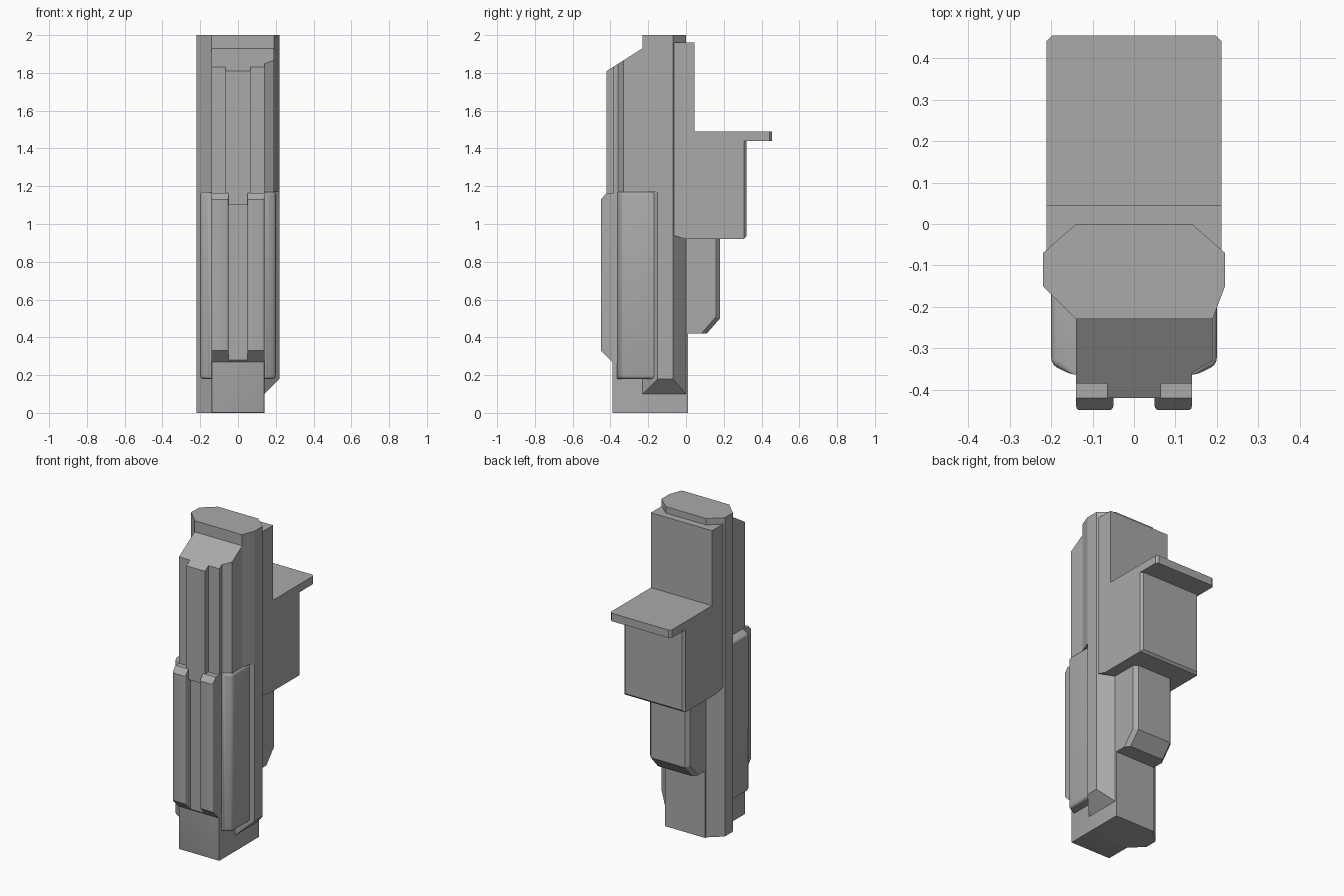
import bpy
import bmesh
from mathutils import Vector

cube = bpy.data.objects.get("Cube")
if cube:
    bpy.data.objects.remove(cube, do_unlink=True)

grey = bpy.data.materials.new("neutral grey")
grey.use_nodes = True
COLOUR = (0.4, 0.4, 0.4, 1)
grey.diffuse_color = COLOUR
grey.node_tree.nodes["Principled BSDF"].inputs["Base Color"].default_value = COLOUR


def prism(name, points, low, high, axis="z", bevel=0, segments=1, pick=None, cut=None):
    """Extrude an outline along z (x, y points) or x (y, z points)."""
    def place(p, h):
        return (p[0], p[1], h) if axis == "z" else (h, p[0], p[1])

    bm = bmesh.new()
    face = bm.faces.new([bm.verts.new(place(p, low)) for p in points])
    extruded = bmesh.ops.extrude_face_region(bm, geom=[face])["geom"]
    shift = Vector((0, 0, high - low) if axis == "z" else (high - low, 0, 0))
    bmesh.ops.translate(bm, vec=shift,
                        verts=[g for g in extruded if isinstance(g, bmesh.types.BMVert)])
    if cut:
        bmesh.ops.bisect_plane(bm, geom=bm.verts[:] + bm.edges[:] + bm.faces[:],
                               plane_co=cut[0], plane_no=cut[1], clear_outer=True)
        bmesh.ops.holes_fill(bm, edges=[e for e in bm.edges if e.is_boundary], sides=0)
    bmesh.ops.recalc_face_normals(bm, faces=bm.faces)
    if bevel:
        edges = [e for e in bm.edges if pick is None or pick(e.verts[0].co, e.verts[1].co)]
        bmesh.ops.bevel(bm, geom=edges, offset=bevel, segments=segments, profile=0.5,
                        affect="EDGES", clamp_overlap=True)
    mesh = bpy.data.meshes.new(name)
    bm.to_mesh(mesh)
    bm.free()
    mesh.materials.append(grey)
    obj = bpy.data.objects.new(name, mesh)
    bpy.context.collection.objects.link(obj)
    if segments > 1:
        bpy.ops.object.select_all(action="DESELECT")
        obj.select_set(True)
        bpy.context.view_layer.objects.active = obj
        bpy.ops.object.shade_smooth_by_angle(angle=0.6)
    return obj


def box(name, x, y, z, **options):
    outline = [(x[0], y[0]), (x[1], y[0]), (x[1], y[1]), (x[0], y[1])]
    return prism(name, outline, z[0], z[1], **options)


# Eight-sided column, with one lower corner sliced away
back = [(0.22, -0.15), (0.22, -0.07), (0.14, 0), (-0.14, 0),
        (-0.22, -0.07), (-0.22, -0.15), (-0.14, -0.23)]
prism("lower_column", back + [(0.14, -0.23)], 0, 1.17,
      cut=((0.14, 0, 0.1), (1, 0, -1)))
prism("upper_column", back + [(0.19, -0.23)], 1.17, 2)

# Central core running down to the foot
box("core", (-0.14, 0.14), (-0.39, 0.01), (0, 1.15), bevel=0.006, segments=2,
    pick=lambda a, b: a.y < -0.3 and b.y < -0.3)

# Upper front housing with a raised middle rib and a sloping top
housing = [(-0.14, -0.1), (-0.14, -0.385), (-0.065, -0.385), (-0.065, -0.42),
           (0.065, -0.42), (0.065, -0.385), (0.14, -0.385), (0.14, -0.36),
           (0.19, -0.33), (0.19, -0.1)]
prism("upper_front_housing", housing, 1.1, 2,
      cut=((0, -0.23, 1.93), (0, -0.12, 0.19)))

# Lower front rails and the recessed strip between them
rail = [(-0.3, 0.27), (-0.39, 0.27), (-0.45, 0.33), (-0.45, 1.13),
        (-0.42, 1.165), (-0.3, 1.165)]
for side, x in (("right", -0.14), ("left", 0.05)):
    prism(side + "_front_rail", rail, x, x + 0.09, axis="x", bevel=0.01, segments=3,
          pick=lambda a, b: a.y < -0.4 and b.y < -0.4 and abs(a.z - b.z) > 0.1)
strip = [(-0.3, 0.27), (-0.39, 0.27), (-0.4, 0.28), (-0.4, 1.155), (-0.3, 1.155)]
prism("front_strip", strip, -0.06, 0.06, axis="x")

# Rounded side pads
for side, s in (("right", -1), ("left", 1)):
    pad = [(0.1 * s, -0.16), (0.1 * s, -0.365), (0.15 * s, -0.365),
           (0.2 * s, -0.34), (0.2 * s, -0.16)]
    prism(side + "_side_pad", pad, 0.18, 1.17, bevel=0.016, segments=3,
          pick=lambda a, b: min(abs(a.x), abs(b.x)) > 0.12 and min(a.y, b.y) < -0.2)


# Rear block, its tall upper part and the overhanging ledge
def rear_edge(a, b):
    return a.y > 0.3 and b.y > 0.3 and (abs(a.z - b.z) > 0.01 or a.z < 1)


W = 0.212
box("rear_upper_block", (-W, W), (-0.07, 0.045), (1.2, 1.96))
lower = [(-0.07, 0.94), (0, 0.92), (0.32, 0.92), (0.32, 1.46), (-0.07, 1.46)]
prism("rear_block", lower, -W, W, axis="x", bevel=0.014, pick=rear_edge)
box("rear_ledge", (-W, W), (0, 0.455), (1.44, 1.49), bevel=0.014, pick=rear_edge)

# Small stepped block below the rear block
step = [(-0.05, 0.42), (0.11, 0.42), (0.18, 0.5), (0.18, 0.93), (-0.05, 0.93)]
prism("rear_lower_step", step, -0.14, 0.14, axis="x", bevel=0.022,
      pick=lambda a, b: abs(a.x - b.x) < 0.01 and min(a.y, b.y) > 0.1)
